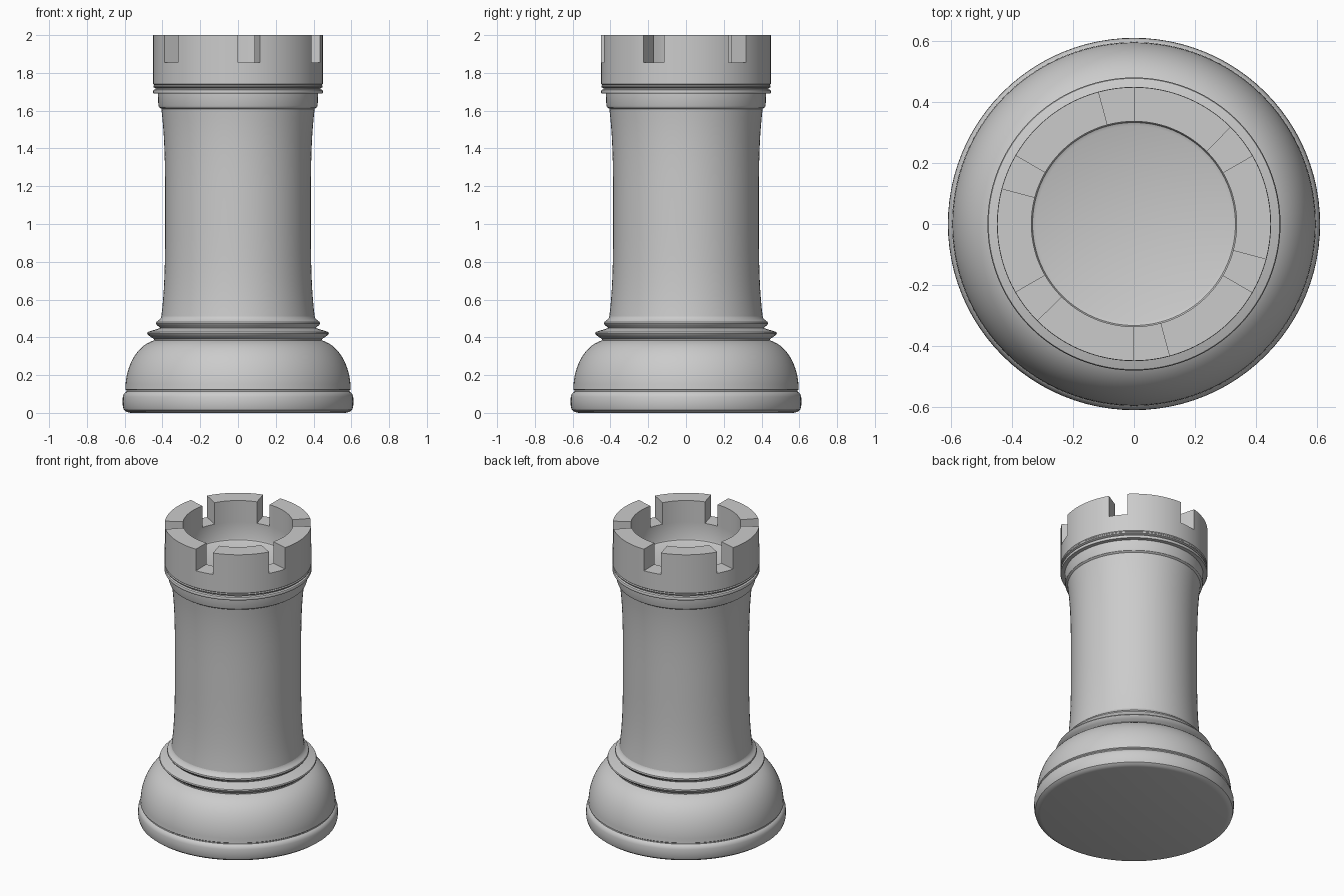
import bpy, bmesh, math

if "Cube" in bpy.data.objects:
    bpy.data.objects.remove(bpy.data.objects["Cube"])

SEG = 96  # 3.75 degrees per step


def lathe(name, profile, edit=None):
    """Revolve (radius, z) points, running up the outside, about the z axis."""
    bm = bmesh.new()
    rings = []
    for r, z in profile:
        rings.append([bm.verts.new((r * math.cos(2 * math.pi * j / SEG),
                                    r * math.sin(2 * math.pi * j / SEG), z))
                      for j in range(SEG)])
    for a, b in zip(rings, rings[1:]):
        for j in range(SEG):
            k = (j + 1) % SEG
            bm.faces.new((a[j], a[k], b[k], b[j]))
    bmesh.ops.remove_doubles(bm, verts=bm.verts[:], dist=1e-5)
    if edit:
        edit(bm)
    mesh = bpy.data.meshes.new(name)
    bm.to_mesh(mesh)
    bm.free()
    obj = bpy.data.objects.new(name, mesh)
    bpy.context.collection.objects.link(obj)
    bpy.ops.object.select_all(action='DESELECT')
    obj.select_set(True)
    bpy.context.view_layer.objects.active = obj
    bpy.ops.object.shade_smooth_by_angle(angle=math.radians(32))
    return obj


SLOT_Z, TOP_Z = 1.855, 2.0
R_IN, R_OUT = 0.337, 0.449


def raise_battlements(bm):
    """Pull up the rim everywhere except six 15 degree slots."""
    rim = []
    for f in bm.faces:
        c = f.calc_center_median()
        if abs(c.z - SLOT_Z) < 1e-4 and f.normal.z > 0.9:
            angle = math.degrees(math.atan2(c.y, c.x)) % 60
            if not 30 < angle < 45:
                rim.append(f)
    new = bmesh.ops.extrude_face_region(bm, geom=rim)["geom"]
    for v in new:
        if isinstance(v, bmesh.types.BMVert):
            v.co.z = TOP_Z


def raise_crown(bm):
    bm.normal_update()
    raise_battlements(bm)


# Foot disc with rounded edge and a fine groove
foot = [(0, 0), (0.57, 0), (0.59, 0.005), (0.604, 0.016), (0.61, 0.035),
        (0.611, 0.06), (0.61, 0.085), (0.606, 0.098), (0.598, 0.108),
        (0.59, 0.113), (0.59, 0.12)]
lathe("foot", foot)

# Domed base
dome = [(0.59, 0.12), (0.597, 0.125)]
for i in range(17):
    a = math.radians(80) * i / 16
    dome.append((0.37 + 0.226 * math.cos(a) ** 0.8, 0.135 + 0.258 * math.sin(a) ** 1.1))
dome = [p for p in dome if p[0] > 0.445] + [(0.444, 0.382)]
lathe("domed_base", dome)

# Flared collar and rounded ring above it
collar = [(0.444, 0.382), (0.446, 0.392), (0.462, 0.402), (0.476, 0.413),
          (0.481, 0.421), (0.478, 0.428), (0.455, 0.436), (0.43, 0.443),
          (0.412, 0.449), (0.416, 0.455), (0.428, 0.463), (0.434, 0.472),
          (0.432, 0.481), (0.422, 0.49), (0.411, 0.498), (0.406, 0.51)]
lathe("collar", collar)

# Waisted shaft
shaft = []
for i in range(25):
    z = 0.51 + 1.1 * i / 24
    t = abs(z - 1.06) / 0.55
    shaft.append((0.386 + 0.02 * t ** 3.5, z))
lathe("shaft", shaft)

# Band and thin ring under the crown
neck = [(0.406, 1.61), (0.418, 1.618), (0.422, 1.628), (0.423, 1.69),
        (0.447, 1.691), (0.45, 1.696), (0.45, 1.705), (0.447, 1.71),
        (0.436, 1.714), (0.436, 1.719), (0.447, 1.724), (0.449, 1.731),
        (0.444, 1.736)]
lathe("neck_ring", neck)

# Crown wall, sunken floor and battlements
crown = [(0.444, 1.736), (R_OUT, 1.741), (R_OUT, SLOT_Z), (R_IN, SLOT_Z),
         (R_IN, 1.745), (0.333, 1.736), (0.322, 1.731), (0, 1.73)]
lathe("crown", crown, raise_crown)
